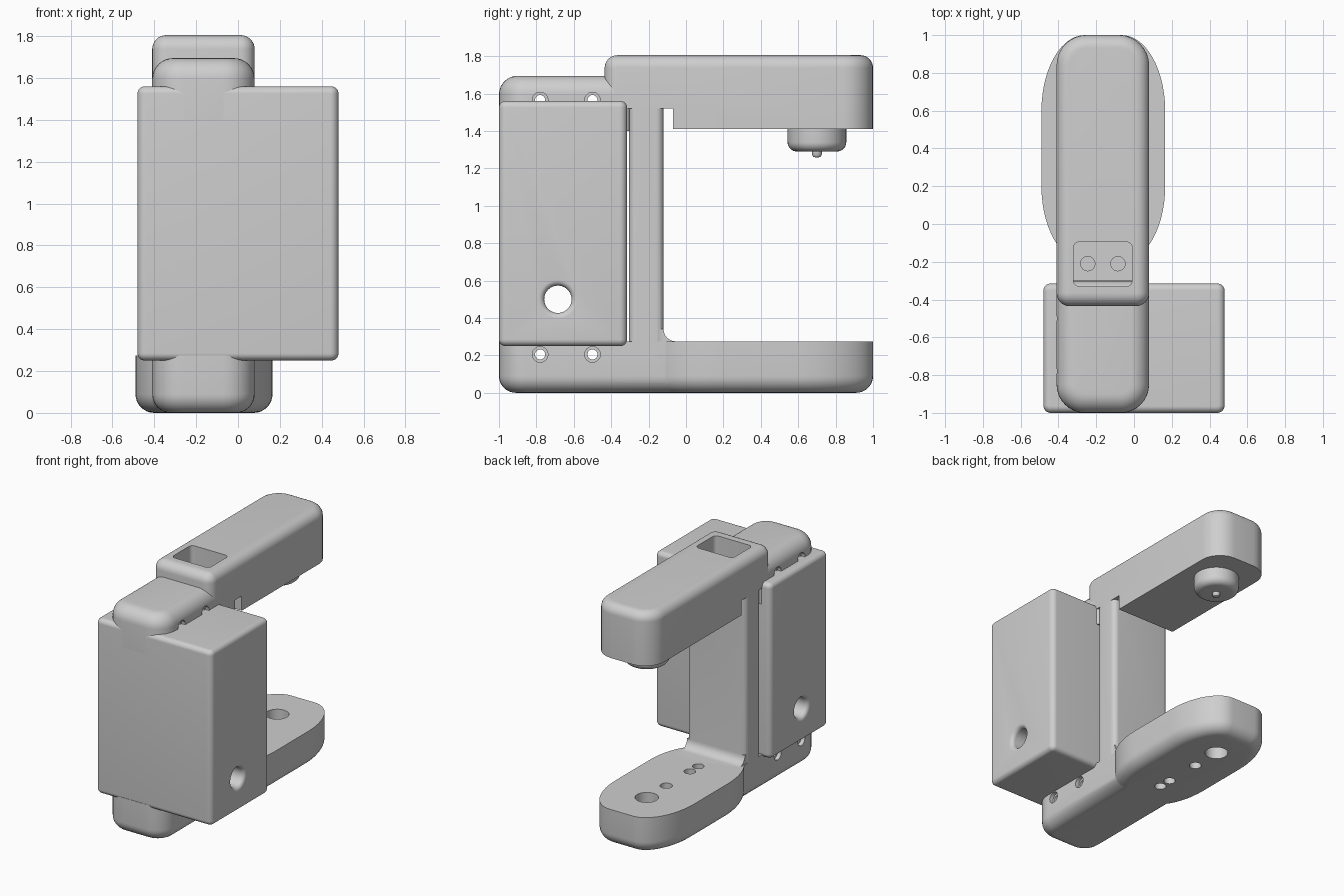
import bpy, bmesh, math
from mathutils import Vector

if "Cube" in bpy.data.objects:
    bpy.data.objects.remove(bpy.data.objects["Cube"])

grey = bpy.data.materials.new("light_grey")
grey.diffuse_color = (0.62, 0.62, 0.62, 1)
grey.use_nodes = True
grey.node_tree.nodes["Principled BSDF"].inputs["Base Color"].default_value = grey.diffuse_color
MID = -0.165          # centre line of the frame
L, R = -0.41, 0.08    # frame sides


def skin(name, rings):
    """Skin a stack of equal rings into a closed solid."""
    bm = bmesh.new()
    vs = [[bm.verts.new(p) for p in ring] for ring in rings]
    n = len(vs[0])
    for a, b in zip(vs, vs[1:]):
        for i in range(n):
            j = (i + 1) % n
            bm.faces.new((a[i], a[j], b[j], b[i]))
    bm.faces.new(vs[0][::-1])
    bm.faces.new(vs[-1])
    bmesh.ops.recalc_face_normals(bm, faces=bm.faces)
    me = bpy.data.meshes.new(name)
    bm.to_mesh(me)
    bm.free()
    me.materials.append(grey)
    ob = bpy.data.objects.new(name, me)
    bpy.context.collection.objects.link(ob)
    return ob


def outline(x0, x1, y0, y1, front, back, n=8):
    """Rectangle with elliptical corners, (rx, ry) for front and back."""
    pts = []
    corners = [(x1, y0, -1, 1, front, 270), (x1, y1, -1, -1, back, 0),
               (x0, y1, 1, -1, back, 90), (x0, y0, 1, 1, front, 180)]
    for x, y, sx, sy, (rx, ry), start in corners:
        for i in range(n + 1):
            a = math.radians(start + 90 * i / n)
            pts.append((x + sx * rx + rx * math.cos(a), y + sy * ry + ry * math.sin(a)))
    return pts


def inset(pts, d):
    out = []
    for i, p in enumerate(pts):
        p = Vector(p)
        e0 = (p - Vector(pts[i - 1])).normalized()
        e1 = (Vector(pts[(i + 1) % len(pts)]) - p).normalized()
        n = Vector((-e0.y - e1.y, e0.x + e1.x)).normalized()
        out.append(p + n * d / max(0.5, n.dot(Vector((-e0.y, e0.x)))))
    return out


def slab(name, pts, z0, z1, low=0, high=0, n=8):
    """Extruded outline with rounded lower and/or upper edge."""
    prof = []
    for r, z, s in ((low, z0, 1), (high, z1, -1)):
        part = [(0, z)]
        if r:
            part = [(r * (1 - math.sin(t)), z + s * r * (1 - math.cos(t)))
                    for t in (math.pi / 2 * i / n for i in range(n + 1))]
        prof += part if s == 1 else part[::-1]
    return skin(name, [[(x, y, z) for x, y in inset(pts, d)] for d, z in prof])


def lathe(name, prof, centre, axis="z", n=40):
    """Profile of (radius, position) turned about z or x."""
    rings = []
    for r, h in prof:
        ring = []
        for i in range(n):
            a = 2 * math.pi * i / n
            u, v = centre[0] + r * math.cos(a), centre[1] + r * math.sin(a)
            ring.append((u, v, h) if axis == "z" else (h, u, v))
        rings.append(ring)
    return skin(name, rings)


def combine(ob, others, op, keep=False):
    for o in others:
        m = ob.modifiers.new("bool", "BOOLEAN")
        m.operation, m.object, m.solver = op, o, "EXACT"
        bpy.context.view_layer.objects.active = ob
        bpy.ops.object.modifier_apply(modifier=m.name)
        if not keep:
            bpy.data.objects.remove(o)


def rect(x0, x1, y0, y1, r=0.001):
    return outline(x0, x1, y0, y1, (r, r), (r, r))


# C-shaped frame: lower arm, wide foot, column, upper arm, fillet
frame = slab("c_frame", outline(L, R, -1, 0.12, (.15, .15), (.1, .1)), 0, 0.275, low=0.09)
foot = slab("foot", outline(-0.49, 0.165, -0.2, 1, (.23, .4), (.23, .4), 14), 0, 0.275, low=0.09)
column = slab("column", rect(L, R, -0.305, -0.12, 0.04), 0.2, 1.52)
upper = slab("upper_arm", outline(L, R, -1, -0.3, (.15, .15), (.03, .03)), 1.4, 1.695, high=0.1)
fil = [(-0.15, 0.25), (-0.055, 0.25)]
fil += [(-0.055 - 0.065 * math.sin(t), 0.34 - 0.065 * math.cos(t))
        for t in (math.pi / 2 * i / 8 for i in range(9))] + [(-0.15, 0.34)]
fillet = skin("fillet", [[(x, y, z) for y, z in fil] for x in (L + 0.005, R - 0.005)])
combine(frame, [foot, column, fillet], "UNION")

# Holes through the foot
combine(frame, [lathe("cut", [(r, -0.1), (r, 0.5)], (MID, y))
                for y, r in ((0.7, .08), (0.47, .042), (0.19, .04), (0.09, .04))], "DIFFERENCE")


# Counterbored screw holes across both arms
def screw_cutter(y, z):
    return lathe("cut", [(.042, -0.6), (.042, L + .03), (.027, L + .03),
                         (.027, R - .03), (.042, R - .03), (.042, 0.3)], (y, z), "x", 24)


combine(frame, [screw_cutter(y, 0.205) for y in (-0.78, -0.5)], "DIFFERENCE")
combine(upper, [screw_cutter(y, 1.565) for y in (-0.78, -0.5)], "DIFFERENCE")

# Head arm with stepped underside and top pocket
head = slab("head_arm", outline(L, R, -0.435, 1, (.07, .07), (.16, .16)), 1.41, 1.805, high=0.068)
combine(head, [slab("cut", rect(-1, 1, -0.8, -0.07), 1.2, 1.52),
               slab("cut", rect(-0.32, -0.01, -0.33, -0.095, 0.03), 1.56, 2)], "DIFFERENCE")
bores = [lathe("cut", [(.038, 1.3), (.038, 1.7)], (x, -0.21), n=24) for x in (-0.245, -0.085)]
combine(head, bores, "DIFFERENCE", keep=True)
combine(frame, bores, "DIFFERENCE")

# Spindle housing and tip under the head
arc = [math.pi / 2 * i / 8 for i in range(9)]
spindle = lathe("spindle", [(.004, 1.257), (.02, 1.262), (.027, 1.275), (.027, 1.29)]
                + [(.107 + .05 * math.sin(t), 1.34 - .05 * math.cos(t)) for t in arc]
                + [(.157, 1.42)], (MID, 0.7))

# Control box with flared cross hole
box = slab("control_box", rect(-0.48, 0.48, -1, -0.315, 0.04), 0.25, 1.56, 0.035, 0.035)
flare = [(.073 + .03 * (1 - math.cos(t)), 0.45 + .03 * math.sin(t)) for t in arc]
prof = [(r, -h) for r, h in flare[::-1]] + flare
prof = [(.103, -0.6)] + prof + [(.103, 0.6)]
combine(box, [lathe("cut", prof, (-0.685, 0.5), "x")], "DIFFERENCE")

# Smooth shading with crisp edges
for ob in bpy.context.collection.objects:
    bpy.ops.object.select_all(action="DESELECT")
    ob.select_set(True)
    bpy.context.view_layer.objects.active = ob
    bpy.ops.object.shade_smooth_by_angle(angle=math.radians(30))
